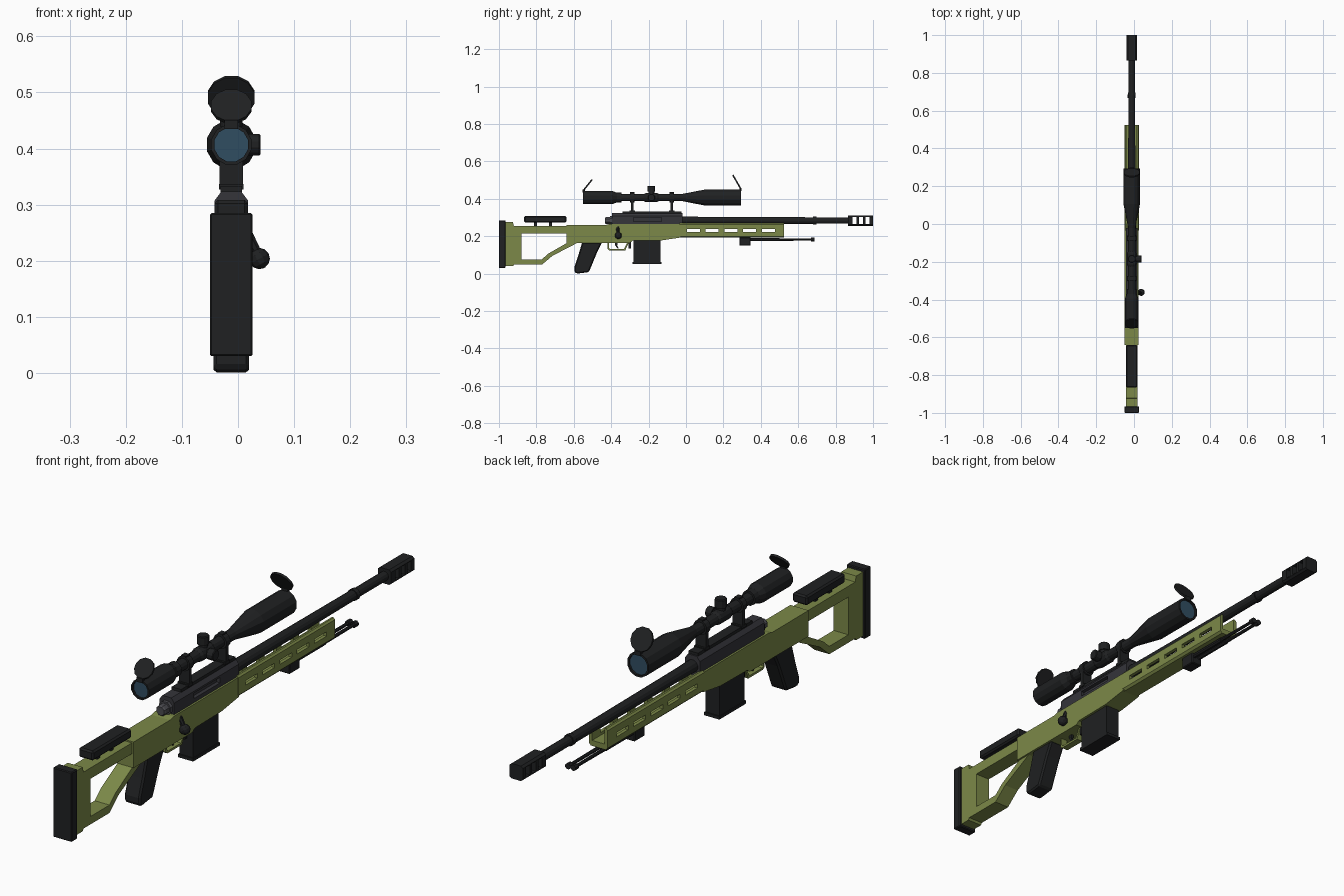
import bpy, bmesh, math
from mathutils import Vector, Matrix

if "Cube" in bpy.data.objects:
    bpy.data.objects.remove(bpy.data.objects["Cube"])

CX = -0.012  # centre plane of the rifle


def material(name, rgb):
    m = bpy.data.materials.new(name)
    m.diffuse_color = (*rgb, 1)
    m.use_nodes = True
    m.node_tree.nodes["Principled BSDF"].inputs["Base Color"].default_value = m.diffuse_color
    return m


OLIVE = material("olive", (0.2, 0.25, 0.065))
BLACK = material("black", (0.014, 0.015, 0.016))
STEEL = material("steel", (0.035, 0.035, 0.042))
BRIGHT = material("bright_steel", (0.07, 0.07, 0.08))
GLASS = material("glass", (0.03, 0.075, 0.12))


def finish(name, bm, mat):
    bmesh.ops.recalc_face_normals(bm, faces=bm.faces[:])
    me = bpy.data.meshes.new(name)
    bm.to_mesh(me)
    bm.free()
    if mat:
        me.materials.append(mat)
    ob = bpy.data.objects.new(name, me)
    bpy.context.collection.objects.link(ob)
    return ob


def extrude(name, pts, place, a, b, mat, bevel=0):
    """Closed profile swept from a to b; place maps (u, v, w) to xyz."""
    bm = bmesh.new()
    f = bm.faces.new([bm.verts.new(place(u, v, a)) for u, v in pts])
    new = bmesh.ops.extrude_face_region(bm, geom=[f])["geom"]
    shift = Vector(place(0, 0, b)) - Vector(place(0, 0, a))
    bmesh.ops.translate(bm, vec=shift, verts=[g for g in new if isinstance(g, bmesh.types.BMVert)])
    ob = finish(name, bm, mat)
    if bevel:
        mod = ob.modifiers.new("bevel", "BEVEL")
        mod.width, mod.segments = bevel, 1
    return ob


def side(name, pts, half, mat, bevel=0):
    """Side profile in (y, z), symmetric about the centre plane."""
    return extrude(name, pts, lambda y, z, x: (CX + x, y, z), -half, half, mat, bevel)


def section(name, pts, y0, y1, mat):
    """Cross-section in (x, z) swept along the rifle."""
    return extrude(name, pts, lambda x, z, y: (CX + x, y, z), y0, y1, mat)


def block(name, y0, y1, z0, z1, half, mat, bevel=0):
    return side(name, [(y0, z0), (y1, z0), (y1, z1), (y0, z1)], half, mat, bevel)


def lathe(name, prof, origin, axis, mat, sides=12):
    """Revolve (distance, radius) pairs round an axis, with end caps."""
    bm = bmesh.new()
    rot = Vector(axis).to_track_quat('Z', 'Y').to_matrix()
    rings = []
    for d, r in prof:
        angs = [2 * math.pi * (i + 0.5) / sides for i in range(sides)]
        rings.append([bm.verts.new(Vector(origin) + rot @ Vector((r * math.cos(t), r * math.sin(t), d)))
                      for t in angs])
    for p, q in zip(rings, rings[1:]):
        for i in range(sides):
            j = (i + 1) % sides
            bm.faces.new((p[i], p[j], q[j], q[i]))
    bm.faces.new(rings[0])
    bm.faces.new(rings[-1])
    return finish(name, bm, mat)


def cut(ob, name, boxes):
    """Subtract boxes given as (x0, x1, y0, y1, z0, z1)."""
    bm = bmesh.new()
    for x0, x1, y0, y1, z0, z1 in boxes:
        m = Matrix.Translation(((x0 + x1) / 2, (y0 + y1) / 2, (z0 + z1) / 2)) @ \
            Matrix.Diagonal((x1 - x0, y1 - y0, z1 - z0, 1))
        bmesh.ops.create_cube(bm, size=1, matrix=m)
    cutter = finish(name, bm, None)
    cutter.hide_render = True
    cutter.hide_viewport = True
    cutter.display_type = 'WIRE'
    mod = ob.modifiers.new("cut", "BOOLEAN")
    mod.operation, mod.solver, mod.object = 'DIFFERENCE', 'EXACT', cutter


Y = (0, 1, 0)

# Stock: butt pad, open skeleton frame, main body
block("butt_pad", -1.0, -0.965, 0.03, 0.285, 0.038, BLACK, 0.003)
side("stock_frame", [(-0.965, 0.04), (-0.925, 0.04), (-0.92, 0.048), (-0.77, 0.048), (-0.715, 0.095),
                     (-0.58, 0.165), (-0.58, 0.2), (-0.635, 0.165), (-0.735, 0.108), (-0.77, 0.077),
                     (-0.88, 0.077), (-0.88, 0.215), (-0.63, 0.215), (-0.63, 0.255), (-0.92, 0.255),
                     (-0.925, 0.275), (-0.965, 0.275)], 0.03, OLIVE)
side("stock_body", [(-0.64, 0.26), (-0.64, 0.165), (-0.58, 0.165), (-0.3, 0.165), (-0.285, 0.176),
                    (-0.13, 0.178), (-0.03, 0.193), (-0.03, 0.265), (-0.41, 0.265), (-0.43, 0.26)],
     0.037, OLIVE)

# Cheek rest on two posts
block("cheek_rest", -0.865, -0.64, 0.273, 0.308, 0.03, BLACK, 0.006)
for i, y in enumerate((-0.805, -0.725)):
    block(f"cheek_post_{i}", y - 0.008, y + 0.008, 0.25, 0.275, 0.01, BLACK)

# Forend: open channel with slots in both walls
forend = section("forend", [(-0.038, 0.2), (-0.03, 0.192), (0.03, 0.192), (0.038, 0.2), (0.038, 0.264),
                            (0.032, 0.27), (0.025, 0.27), (0.025, 0.212), (-0.025, 0.212), (-0.025, 0.27),
                            (-0.032, 0.27), (-0.038, 0.264)], -0.035, 0.525, OLIVE)
cut(forend, "forend_slot_cutter",
    [(-0.2, 0.2, 0.005 + 0.1 * i, 0.075 + 0.1 * i, 0.222, 0.238) for i in range(5)])

# Grip, trigger, guard and magazine
side("grip", [(-0.555, 0.168), (-0.448, 0.168), (-0.475, 0.115), (-0.512, 0.025), (-0.52, 0.008), (-0.583, 0),
              (-0.597, 0.01), (-0.597, 0.035), (-0.575, 0.1)], 0.032, BLACK, 0.006)
side("trigger_guard", [(-0.42, 0.168), (-0.42, 0.132), (-0.41, 0.124), (-0.325, 0.124), (-0.305, 0.168),
                       (-0.314, 0.168), (-0.331, 0.132), (-0.406, 0.132), (-0.412, 0.137), (-0.412, 0.168)],
     0.013, OLIVE)
side("trigger", [(-0.382, 0.168), (-0.364, 0.168), (-0.368, 0.152), (-0.36, 0.136), (-0.366, 0.134),
                 (-0.378, 0.15)], 0.005, BLACK)
block("magazine_catch", -0.308, -0.295, 0.135, 0.17, 0.012, BLACK)
block("magazine", -0.282, -0.137, 0.06, 0.185, 0.028, BLACK)
block("magazine_base", -0.287, -0.132, 0.052, 0.063, 0.031, BLACK)

# Receiver, ejection port, bolt and rail
receiver = section("receiver", [(-0.03, 0.25), (0.03, 0.25), (0.03, 0.307), (0.018, 0.323), (-0.018, 0.323),
                                (-0.03, 0.307)], -0.395, -0.02, STEEL)
cut(receiver, "ejection_port_cutter", [(0.004, 0.1, -0.28, -0.13, 0.28, 0.3)])
lathe("bolt_body", [(-0.39, 0.012), (-0.03, 0.012)], (CX + 0.004, 0, 0.286), Y, BRIGHT, 8)
lathe("bolt_shroud", [(-0.433, 0.016), (-0.427, 0.02), (-0.407, 0.02), (-0.407, 0.026), (-0.39, 0.026)],
      (CX, 0, 0.284), Y, BRIGHT, 8)
block("scope_rail", -0.34, -0.025, 0.322, 0.333, 0.019, BLACK)
start, end = Vector((0.008, -0.365, 0.262)), Vector((0.038, -0.363, 0.207))
lathe("bolt_handle", [(0, 0.012), ((end - start).length, 0.008)], start, end - start, BLACK, 8)
knob = [(-0.019 * math.cos(math.pi * k / 6), max(0.001, 0.019 * math.sin(math.pi * k / 6))) for k in range(7)]
lathe("bolt_knob", knob, (0.038, -0.362, 0.204), end - start, BLACK, 10)

# Barrel and muzzle brake
lathe("barrel", [(-0.03, 0.023), (0.06, 0.021), (0.68, 0.018), (0.68, 0.021), (0.697, 0.021), (0.697, 0.017),
                 (0.87, 0.017)], (CX, 0, 0.284), Y, BLACK, 12)
brake = section("muzzle_brake", [(-0.027, 0.262), (-0.019, 0.256), (0.019, 0.256), (0.027, 0.262),
                                 (0.027, 0.304), (0.019, 0.311), (-0.019, 0.311), (-0.027, 0.304)],
                0.865, 1.0, BLACK)
cut(brake, "brake_slot_cutter",
    [(-0.2, 0.2, 0.889 + 0.035 * i, 0.911 + 0.035 * i, 0.265, 0.302) for i in range(3)])

# Folded bipod
block("bipod_mount", 0.285, 0.345, 0.15, 0.194, 0.022, BLACK, 0.003)
for s in (-1, 1):
    lathe(f"bipod_leg_{s}", [(0.34, 0.009), (0.5, 0.009), (0.5, 0.007), (0.668, 0.006), (0.668, 0.011),
                             (0.686, 0.011)], (CX + s * 0.011, 0, 0.182), Y, BLACK, 8)

# Scope body and lenses
ZS = 0.407
lathe("scope_tube", [(-0.54, 0.031), (-0.55, 0.031), (-0.55, 0.037), (-0.395, 0.037), (-0.37, 0.027),
                     (-0.345, 0.027), (-0.345, 0.02), (-0.225, 0.02), (-0.215, 0.025), (-0.155, 0.025),
                     (-0.145, 0.02), (-0.02, 0.02), (0.0, 0.024), (0.105, 0.045), (0.295, 0.045),
                     (0.295, 0.038), (0.285, 0.038)], (CX, 0, ZS), Y, BLACK, 12)
lathe("eyepiece_lens", [(-0.543, 0.031), (-0.538, 0.031)], (CX, 0, ZS), Y, GLASS, 12)
lathe("objective_lens", [(0.283, 0.038), (0.288, 0.038)], (CX, 0, ZS), Y, GLASS, 12)

# Turrets on top and on the right
turret = [(0.015, 0.016), (0.032, 0.016), (0.032, 0.021), (0.06, 0.021), (0.063, 0.018)]
lathe("elevation_turret", turret, (CX, -0.185, ZS), (0, 0, 1), BLACK, 12)
lathe("side_turret", [(d * 0.83, r * 0.95) for d, r in turret], (CX, -0.185, ZS), (1, 0, 0), BLACK, 12)

# Scope rings and mounts
for i, y in enumerate((-0.288, -0.076)):
    lathe(f"scope_ring_{i}", [(-0.012, 0.027), (0.012, 0.027)], (CX, y, ZS), Y, BLACK, 12)
    block(f"ring_post_{i}", y - 0.007, y + 0.007, 0.33, 0.395, 0.021, BLACK)
    block(f"ring_foot_{i}", y - 0.014, y + 0.014, 0.327, 0.337, 0.022, BLACK)
    block(f"ring_cap_{i}", y - 0.012, y + 0.012, 0.428, 0.436, 0.01, BLACK)

# Flip-up lens caps, each hinged at the rim and leaning over the scope
for name, hinge, tip, r in (("rear_lens_cap", (-0.547, 0.447), (-0.502, 0.503), 0.037),
                            ("front_lens_cap", (0.292, 0.455), (0.25, 0.528), 0.043)):
    mid = Vector((CX, (hinge[0] + tip[0]) / 2, (hinge[1] + tip[1]) / 2))
    along = Vector((0, tip[0] - hinge[0], tip[1] - hinge[1])).normalized()
    lathe(name, [(-0.004, r), (0.004, r)], mid, along.cross(Vector((1, 0, 0))), BLACK, 12)
    block(name + "_hinge", hinge[0] - 0.006, hinge[0] + 0.006, hinge[1] - 0.012, hinge[1] + 0.004, 0.012, BLACK)
